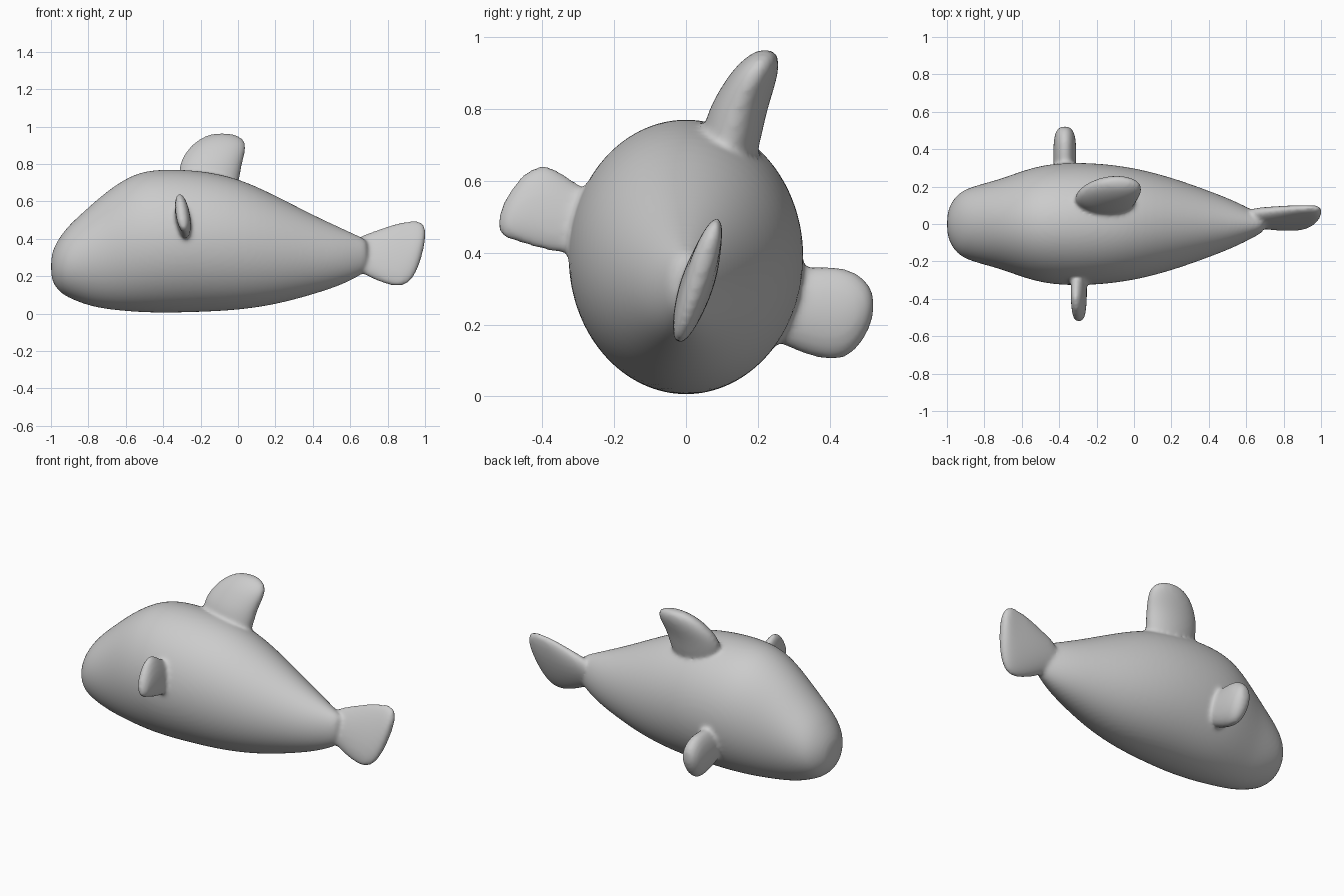
import bpy, bmesh, math
from mathutils import Vector

cube = bpy.data.objects.get("Cube")
if cube:
    bpy.data.objects.remove(cube, do_unlink=True)

skin = bpy.data.materials.new("pale grey skin")
skin.use_nodes = True
grey = (0.6, 0.6, 0.6, 1)
skin.diffuse_color = grey
skin.node_tree.nodes["Principled BSDF"].inputs["Base Color"].default_value = grey

bm = bmesh.new()
SIDES = 24


def loft(rings):
    """Closed skin through elliptical rings: (centre, half axis, half axis)."""
    rows = []
    for centre, u, v in rings:
        rows.append([])
        for i in range(SIDES):
            a = math.tau * i / SIDES
            p = Vector(centre) + Vector(u) * math.cos(a) + Vector(v) * math.sin(a)
            rows[-1].append(bm.verts.new(p))
    for r, s in zip(rows, rows[1:]):
        for i in range(SIDES):
            j = (i + 1) % SIDES
            bm.faces.new((r[i], r[j], s[j], s[i]))
    bm.faces.new(rows[0][::-1])
    bm.faces.new(rows[-1])


# Body: x, bottom, top, half width
body = [(-1, .2, .3, .05), (-.985, .155, .355, .10), (-.95, .11, .415, .155),
        (-.9, .08, .48, .19), (-.8, .04, .57, .22), (-.7, .02, .66, .247),
        (-.55, .005, .76, .305), (-.4, 0, .778, .332), (-.2, .005, .77, .33),
        (0, .015, .73, .305), (.2, .045, .635, .252), (.4, .1, .53, .18),
        (.55, .15, .46, .12), (.65, .2, .415, .066), (.7, .24, .39, .04)]
loft([((x, 0, (b + t) / 2), (0, w, 0), (0, 0, (t - b) / 2)) for x, b, t, w in body])

# Tail: x, bottom, top, half thickness, leaning towards the left
lean = .3
tail = [(.6, .25, .38, .04), (.66, .215, .42, .047), (.75, .17, .45, .05),
        (.84, .14, .485, .047), (.91, .15, .497, .042), (.96, .225, .5, .038),
        (.99, .33, .485, .03), (1.003, .4, .46, .015)]
loft([((x, .03 + lean * ((b + t) / 2 - .31), (b + t) / 2), (0, w, 0),
       (0, lean * (t - b) / 2, (t - b) / 2)) for x, b, t, w in tail])

# Dorsal fin: z, front, back, y, half thickness
dorsal = [(.6, -.29, -.02, .1, .08), (.72, -.32, .01, .125, .085),
          (.8, -.315, .022, .145, .082), (.86, -.285, .04, .172, .075),
          (.91, -.24, .046, .195, .064), (.945, -.19, .02, .213, .045),
          (.965, -.13, -.04, .222, .02)]
loft([((( f + k) / 2, y, z), ((k - f) / 2, 0, 0), (0, -h, 0)) for z, f, k, y, h in dorsal])


def side_fin(x, half, slant, spans):
    """Paddle along y; spans hold y, bottom, top, thickness share."""
    loft([((x, y, (b + t) / 2), (half * s, 0, 0),
           (-slant * (t - b) / 2, 0, (t - b) / 2)) for y, b, t, s in spans])


side_fin(-.37, .062, 0, [(.2, .18, .32, .8), (.3, .125, .36, 1), (.4, .095, .365, 1),
                         (.46, .11, .355, .95), (.5, .165, .325, .75), (.523, .22, .29, .4)])
side_fin(-.295, .04, .15, [(-.2, .43, .54, .8), (-.31, .395, .595, 1), (-.38, .4, .652, 1),
                           (-.44, .42, .637, .95), (-.49, .435, .575, .85), (-.523, .445, .51, .5)])

bmesh.ops.recalc_face_normals(bm, faces=bm.faces[:])
mesh = bpy.data.meshes.new("fish_body")
bm.to_mesh(mesh)
bm.free()
mesh.materials.append(skin)
fish = bpy.data.objects.new("fish_body", mesh)
bpy.context.collection.objects.link(fish)

# Fuse the parts into one soft skin
sub = fish.modifiers.new("round", 'SUBSURF')
sub.levels = sub.render_levels = 2
fuse = fish.modifiers.new("fuse", 'REMESH')
fuse.mode = 'VOXEL'
fuse.voxel_size = .011
fuse.use_smooth_shade = True
soft = fish.modifiers.new("soften joints", 'SMOOTH')
soft.factor = .5
soft.iterations = 10
